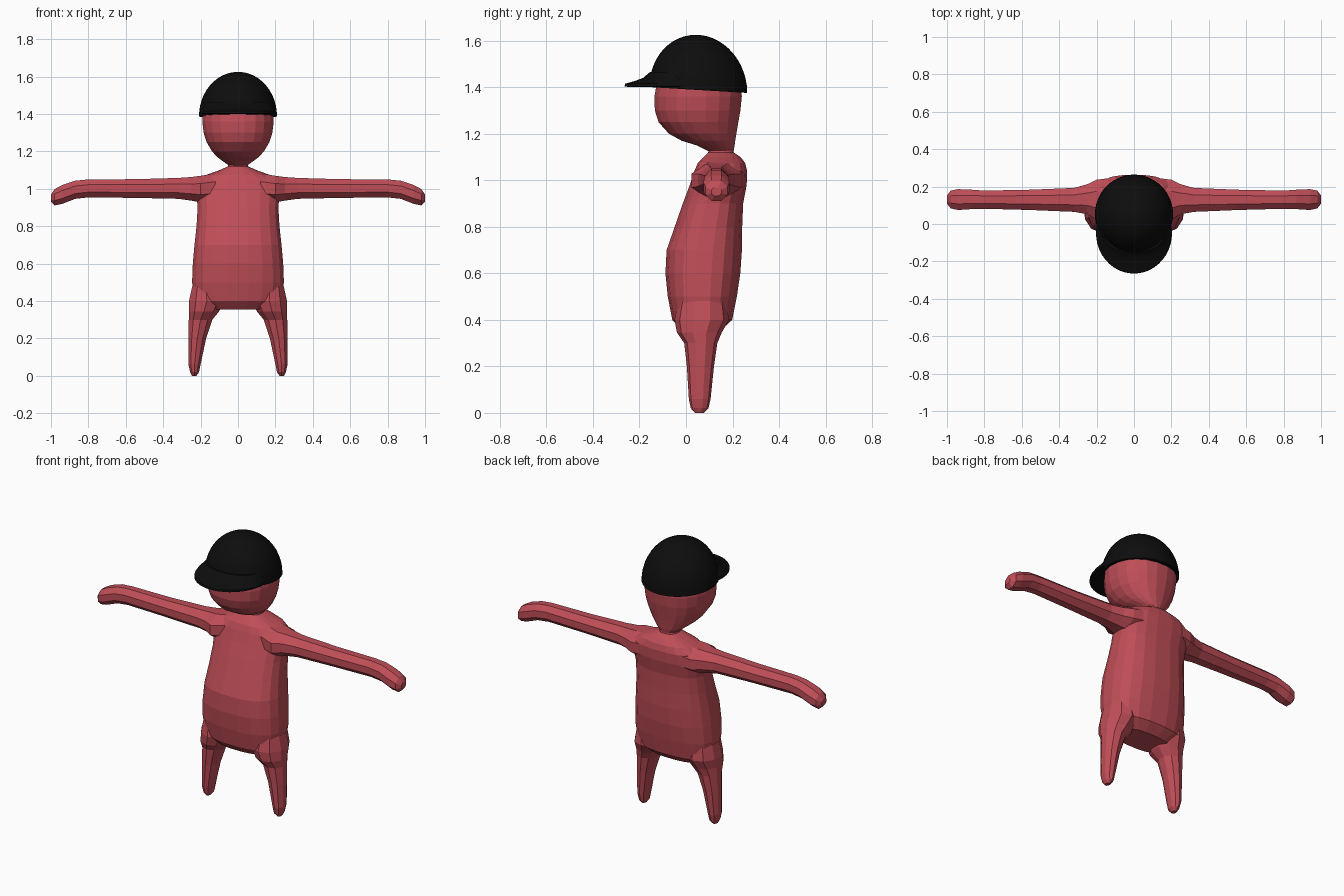
import bpy, bmesh, math
from mathutils import Vector


def material(name, color):
    m = bpy.data.materials.new(name)
    m.diffuse_color = color
    return m


RED = material("red", (0.52, 0.075, 0.095, 1))
BLACK = material("black", (0.004, 0.004, 0.004, 1))


def ring(center, u, v, n, power=2.0):
    """Superellipse ring around center, spanned by vectors u and v."""
    pts = []
    for i in range(n):
        a = 2 * math.pi * (i + 0.5) / n
        c, s = math.cos(a), math.sin(a)
        cu = math.copysign(abs(c) ** (2 / power), c)
        sv = math.copysign(abs(s) ** (2 / power), s)
        pts.append(Vector(center) + Vector(u) * cu + Vector(v) * sv)
    return pts


def loft(name, rings, mat):
    """Closed skin through a list of rings."""
    bm = bmesh.new()
    loops = [[bm.verts.new(p) for p in r] for r in rings]
    n = len(loops[0])
    for a, b in zip(loops, loops[1:]):
        for i in range(n):
            j = (i + 1) % n
            bm.faces.new((a[i], a[j], b[j], b[i]))
    bm.faces.new(loops[0][::-1])
    bm.faces.new(loops[-1])
    bmesh.ops.recalc_face_normals(bm, faces=bm.faces)
    me = bpy.data.meshes.new(name)
    bm.to_mesh(me)
    bm.free()
    ob = bpy.data.objects.new(name, me)
    bpy.context.collection.objects.link(ob)
    me.materials.append(mat)
    return ob


def upright(rows, n, power=2.0, x=0):
    """Rings from rows of (z, half width, front y, back y)."""
    return [ring((x, (f + b) / 2, z), (w, 0, 0), (0, (b - f) / 2, 0), n, power)
            for z, w, f, b in rows]


def merge(target, parts):
    bpy.context.view_layer.objects.active = target
    for p in parts:
        mod = target.modifiers.new("union", 'BOOLEAN')
        mod.operation = 'UNION'
        mod.solver = 'EXACT'
        mod.object = p
        bpy.ops.object.modifier_apply(modifier=mod.name)
        bpy.data.objects.remove(p)


# torso with neck
body = loft("body", upright([
    (0.355, 0.17, -0.02, 0.15), (0.40, 0.235, -0.06, 0.20),
    (0.50, 0.248, -0.08, 0.22), (0.60, 0.244, -0.09, 0.235),
    (0.70, 0.235, -0.085, 0.242), (0.80, 0.224, -0.05, 0.243),
    (0.90, 0.218, -0.015, 0.247), (0.98, 0.225, 0.015, 0.262),
    (1.04, 0.215, 0.035, 0.264), (1.075, 0.17, 0.05, 0.255),
    (1.10, 0.10, 0.075, 0.235), (1.12, 0.055, 0.095, 0.205),
    (1.15, 0.05, 0.10, 0.20)], 20, 2.5), RED)

# head
head = loft("head", upright([
    (1.125, 0.05, 0.095, 0.205), (1.15, 0.085, 0.045, 0.21),
    (1.17, 0.112, -0.02, 0.213), (1.20, 0.14, -0.075, 0.218),
    (1.25, 0.17, -0.12, 0.227), (1.30, 0.186, -0.136, 0.236),
    (1.36, 0.193, -0.138, 0.242), (1.43, 0.188, -0.125, 0.238),
    (1.50, 0.16, -0.10, 0.20), (1.56, 0.10, -0.04, 0.14),
    (1.59, 0.03, 0.02, 0.08)], 20, 2.2), RED)

limbs = [head]
for s, side in ((1, "left"), (-1, "right")):
    # arm rows: x, bottom z, top z, front y, back y
    rows = [(0.12, 0.93, 1.085, 0.04, 0.25), (0.20, 0.925, 1.072, 0.02, 0.24),
            (0.25, 0.935, 1.065, 0.05, 0.215), (0.32, 0.945, 1.06, 0.063, 0.195),
            (0.55, 0.95, 1.053, 0.073, 0.185), (0.80, 0.953, 1.052, 0.08, 0.18),
            (0.87, 0.945, 1.045, 0.078, 0.185), (0.94, 0.918, 1.022, 0.073, 0.188),
            (0.98, 0.910, 1.00, 0.082, 0.18), (1.0, 0.932, 0.97, 0.108, 0.153)]
    limbs.append(loft(side + "_arm", [
        ring((s * x, (f + b) / 2, (lo + hi) / 2), (0, (b - f) / 2 * 1.05, 0),
             (0, 0, (hi - lo) / 2 * 1.05), 8) for x, lo, hi, f, b in rows], RED))
    # leg rows: z, inner x, outer x, front y, back y
    rows = [(0.0, 0.222, 0.246, 0.04, 0.075), (0.02, 0.208, 0.256, 0.022, 0.095),
            (0.06, 0.20, 0.265, 0.014, 0.104), (0.20, 0.17, 0.266, 0.006, 0.118),
            (0.30, 0.137, 0.264, -0.005, 0.132), (0.345, 0.10, 0.264, -0.035, 0.15),
            (0.40, 0.07, 0.263, -0.045, 0.18), (0.48, 0.10, 0.245, -0.03, 0.17)]
    limbs.append(loft(side + "_leg", [
        ring((s * (i + o) / 2, (f + b) / 2, z), ((o - i) / 2 * 1.04, 0, 0),
             (0, (b - f) / 2 * 1.04, 0), 10) for z, i, o, f, b in rows], RED))
merge(body, limbs)

# cap dome, with a rim that dips towards the back
dome = []
for k in range(13):
    a = math.radians(88) * k / 12
    r = math.cos(a)
    pts = ring((0, 0.053, 1.388 + 0.237 * math.sin(a)),
               (0.209 * r, 0, 0), (0, 0.211 * r, 0), 40)
    for p in pts:
        p.z -= 0.06 * (p.y - 0.053)
    dome.append(pts)
cap = loft("cap", dome, BLACK)

# cap brim
brim = loft("cap_brim", [
    ring((0, -0.05, z), (w, 0, 0), (0, d, 0), 40)
    for z, w, d in ((1.401, 0.19, 0.20), (1.404, 0.203, 0.215), (1.415, 0.203, 0.212),
                    (1.427, 0.197, 0.17), (1.44, 0.185, 0.135), (1.465, 0.165, 0.105))], BLACK)
merge(cap, [brim])

bpy.ops.object.select_all(action='DESELECT')
cap.select_set(True)
bpy.context.view_layer.objects.active = cap
bpy.ops.object.shade_smooth_by_angle(angle=math.radians(35))
